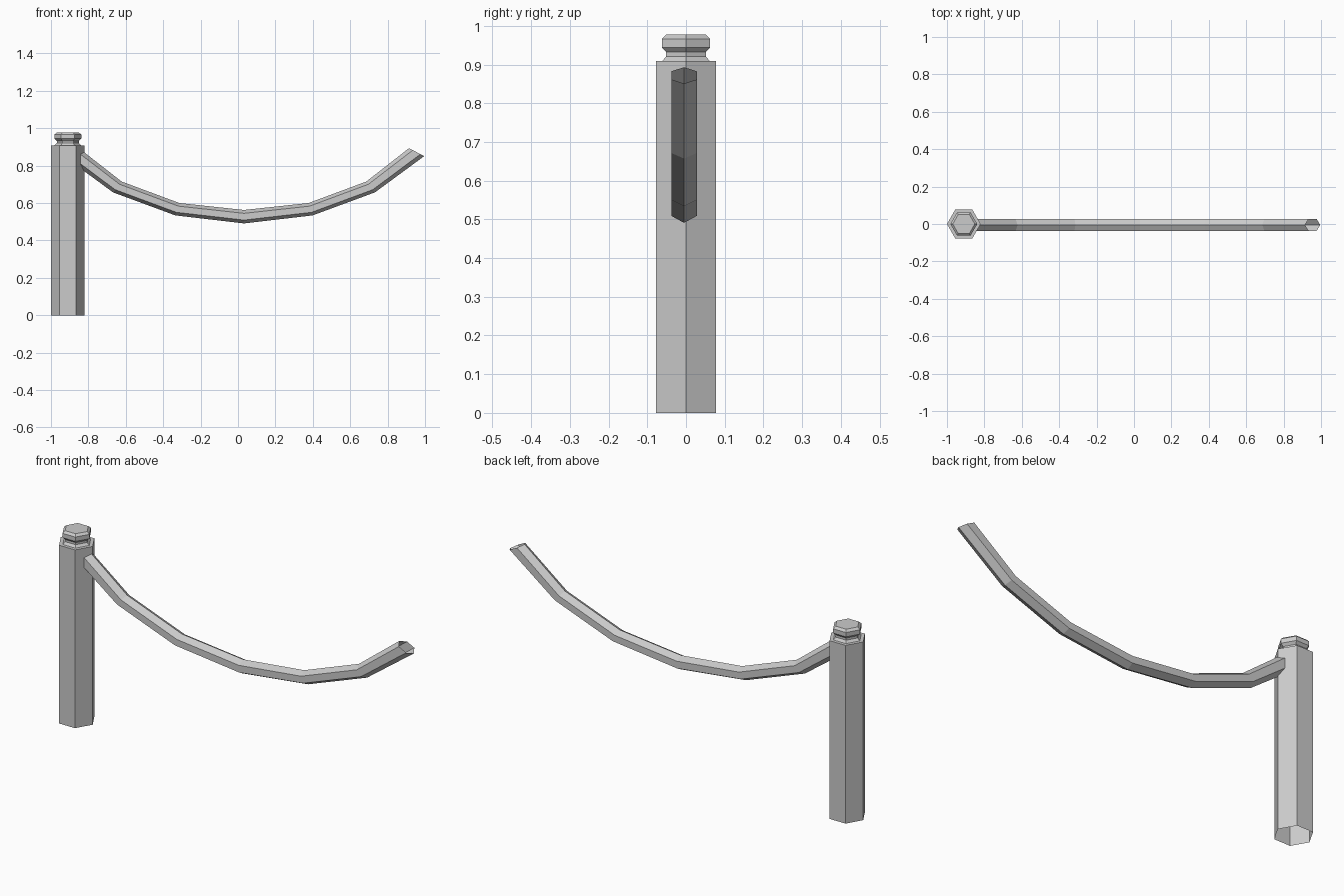
import bpy, math

if "Cube" in bpy.data.objects:
    bpy.data.objects.remove(bpy.data.objects["Cube"])


def loft(name, rings, cap_end=False):
    """Skin a list of equal-length vertex rings into a flat-shaded mesh."""
    n = len(rings[0])
    verts = [v for ring in rings for v in ring]
    faces = []
    for r in range(len(rings) - 1):
        for i in range(n):
            j = (i + 1) % n
            faces.append((r*n + i, r*n + j, (r+1)*n + j, (r+1)*n + i))
    if cap_end:
        faces.append(tuple((len(rings) - 1)*n + i for i in range(n)))
    mesh = bpy.data.meshes.new(name)
    mesh.from_pydata(verts, [], faces)
    obj = bpy.data.objects.new(name, mesh)
    bpy.context.collection.objects.link(obj)
    return obj


# Hexagonal post with a turned-in neck and knob, open underneath
POST_X = -0.91
profile = [(0.09, 0), (0.09, 0.909), (0.071, 0.909), (0.059, 0.921), (0.059, 0.932),
           (0.072, 0.944), (0.072, 0.966), (0.059, 0.977)]
loft("post", [[(POST_X + r*math.cos(k*math.pi/3), r*math.sin(k*math.pi/3), z)
               for k in range(6)] for r, z in profile], cap_end=True)

# Sagging hexagonal rope: centre offset and height, half vector to the top ridge
ROPE_X, ROPE_Y, HALF_W = 0.032, -0.005, 0.033
half = [(0, 0.527, 0, 0.036), (0.356, 0.567, -0.011, 0.033),
        (0.677, 0.686, -0.023, 0.029), (0.923, 0.872, -0.041, 0.021)]
path = [(-x, z, -hx, hz) for x, z, hx, hz in reversed(half[1:])] + half
section = [(1, 0), (0.5, -1), (-0.5, -1), (-1, 0), (-0.5, 1), (0.5, 1)]
loft("rope", [[(ROPE_X + x + hx*u, ROPE_Y + HALF_W*v, z + hz*u)
               for u, v in section] for x, z, hx, hz in path])
